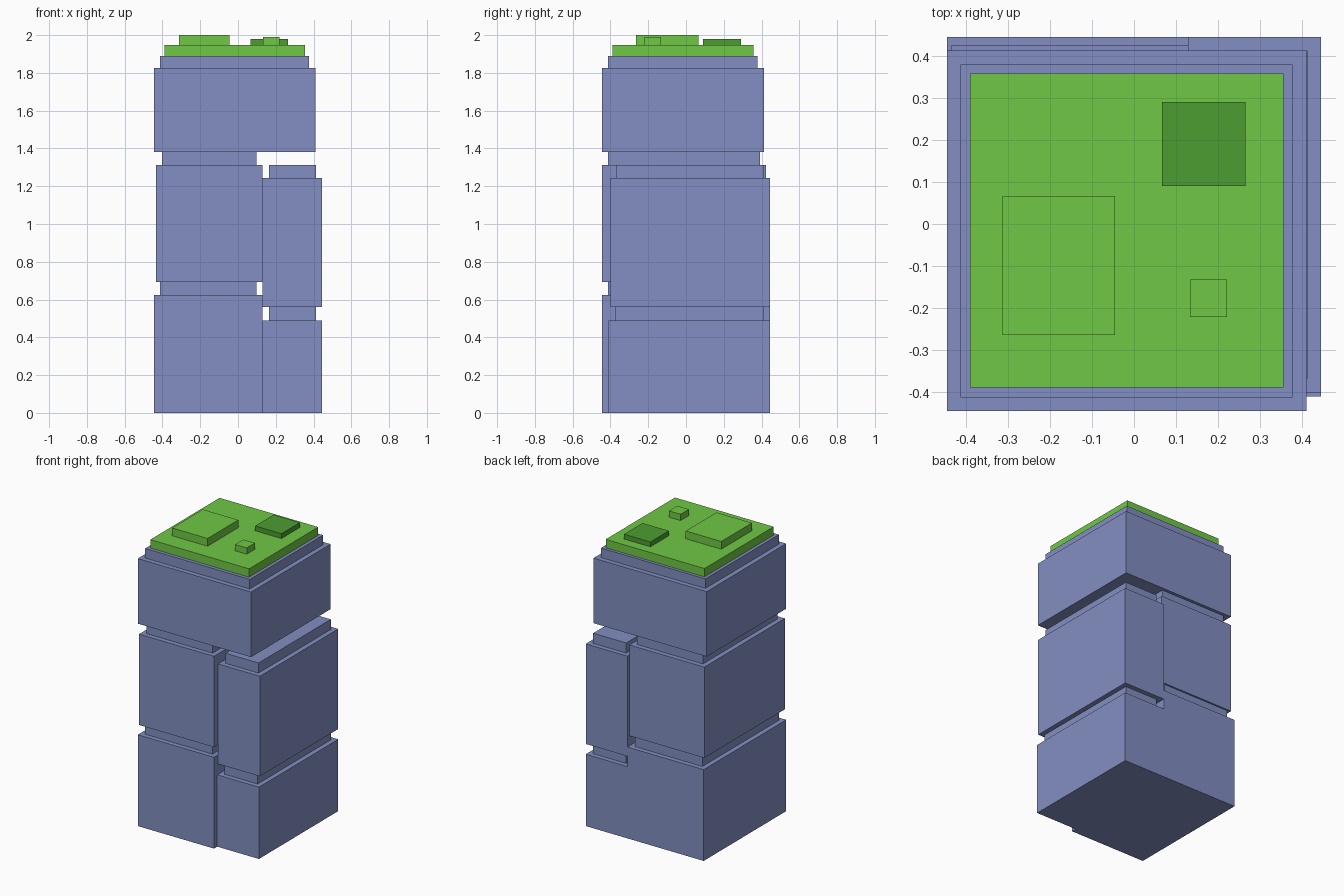
import bpy
import bmesh
from mathutils import Vector

cube = bpy.data.objects.get("Cube")
if cube:
    bpy.data.objects.remove(cube, do_unlink=True)


def material(name, rgb):
    m = bpy.data.materials.new(name)
    m.use_nodes = True
    m.diffuse_color = (*rgb, 1)
    bsdf = next(n for n in m.node_tree.nodes if n.type == "BSDF_PRINCIPLED")
    bsdf.inputs["Base Color"].default_value = (*rgb, 1)
    return m


stone = material("blue grey stone", (0.223, 0.275, 0.539))
grass = material("grass green", (0.162, 0.578, 0.061))
dark_grass = material("dark grass green", (0.073, 0.337, 0.031))


def block(name, x, y, z, mat, neck=0.0, inset=0.033):
    """Box from ranges; an optional narrower neck is inset and raised on top."""
    bm = bmesh.new()
    bmesh.ops.create_cube(bm, size=1)
    for v in bm.verts:
        v.co = Vector([r[0] if c < 0 else r[1] for c, r in zip(v.co, (x, y, z))])
    bm.normal_update()
    if neck:
        top = max(bm.faces, key=lambda f: f.calc_center_median().z)
        bmesh.ops.inset_region(bm, faces=[top], thickness=inset, use_even_offset=True)
        raised = bmesh.ops.extrude_face_region(bm, geom=[top])["geom"]
        verts = [g for g in raised if isinstance(g, bmesh.types.BMVert)]
        bmesh.ops.translate(bm, verts=verts, vec=(0, 0, neck))
        if top.is_valid:
            bmesh.ops.delete(bm, geom=[top], context="FACES_ONLY")
    bmesh.ops.recalc_face_normals(bm, faces=bm.faces)
    mesh = bpy.data.meshes.new(name)
    bm.to_mesh(mesh)
    bm.free()
    mesh.materials.append(mat)
    obj = bpy.data.objects.new(name, mesh)
    bpy.context.collection.objects.link(obj)


# Wide stone column
block("lower_wide_stone", (-0.445, 0.13), (-0.445, 0.445), (0, 0.623), stone, 0.069)
block("middle_wide_stone", (-0.435, 0.13), (-0.445, 0.424), (0.692, 1.312), stone, 0.069)

# Narrow stone column
block("lower_narrow_stone", (0.13, 0.445), (-0.41, 0.445), (0, 0.49), stone, 0.07)
block("middle_narrow_stone", (0.13, 0.445), (-0.40, 0.445), (0.56, 1.243), stone, 0.069)

# Capstone across both columns
block("capstone", (-0.445, 0.41), (-0.445, 0.412), (1.381, 1.825), stone, 0.065)

# Grass slab and tufts
block("grass_slab", (-0.39, 0.355), (-0.388, 0.358), (1.89, 1.947), grass)
block("large_tuft", (-0.313, -0.045), (-0.264, 0.067), (1.947, 2.0), grass)
block("small_tuft", (0.133, 0.221), (-0.221, -0.132), (1.947, 1.99), grass)
block("dark_tuft", (0.066, 0.265), (0.09, 0.29), (1.947, 1.98), dark_grass)
